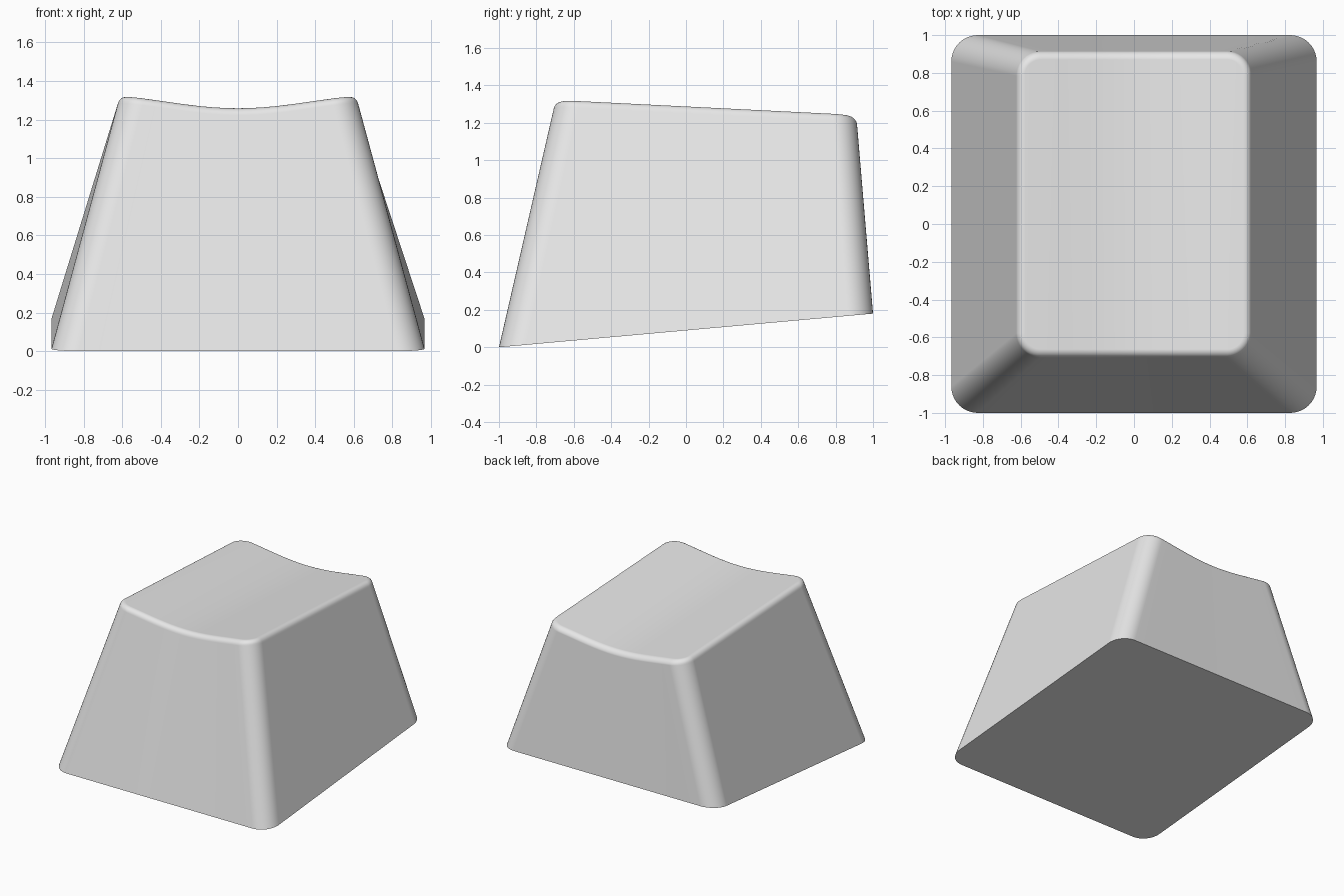
import bpy, bmesh
from math import sin, cos, pi, radians

cube = bpy.data.objects.get("Cube")
if cube:
    bpy.data.objects.remove(cube, do_unlink=True)

ARC, STRAIGHT, FILLET_STEPS = 10, 16, 6
FILLET = 0.045


def top_height(x, y):
    """Sloping top surface with a shallow trough running front to back."""
    u = min(abs(x) / 0.6, 1)
    rise = 0.5 * u * u + 0.25 * (1 - cos(pi * u))
    return 1.258 + 0.064 * rise - 0.05 * (y + 0.65)


def base_height(x, y):
    return 0.09 * (y + 1)


def rounded_outline(half_x, front, back, radius):
    """Front half left to right, then the mirrored back half right to left."""
    cx, cy = half_x - radius, front + radius
    arc = [pi / 2 * i / ARC for i in range(ARC + 1)]
    left = [(-cx - radius * cos(a), cy - radius * sin(a)) for a in arc]
    middle = [(-cx + 2 * cx * i / STRAIGHT, front) for i in range(1, STRAIGHT)]
    right = [(-x, y) for x, y in reversed(left)]
    half = left + middle + right
    return half + [(x, front + back - y) for x, y in reversed(half)]


bm = bmesh.new()


def add_ring(outline, height, drop=0):
    return [bm.verts.new((x, y, height(x, y) - drop)) for x, y in outline]


# Base edge, then the rounded top rim
rings = [add_ring(rounded_outline(0.967, -1, 1, 0.14), base_height)]
for step in range(FILLET_STEPS + 1):
    a = radians(10) + radians(80) * step / FILLET_STEPS
    inset = FILLET * (1 - cos(a))
    outline = rounded_outline(0.624 - inset, -0.708 + inset, 0.915 - inset, 0.13 - inset)
    rings.append(add_ring(outline, top_height, FILLET * (1 - sin(a))))

# Sloping walls and rim
count = len(rings[0])
for low, high in zip(rings, rings[1:]):
    for i in range(count):
        j = (i + 1) % count
        bm.faces.new((low[i], low[j], high[j], high[i]))

# Dished top in front-to-back strips, and the flat underside
rim = rings[-1]
for i in range(count // 2 - 1):
    bm.faces.new((rim[i], rim[i + 1], rim[-2 - i], rim[-1 - i]))
bm.faces.new(list(reversed(rings[0])))
bmesh.ops.recalc_face_normals(bm, faces=bm.faces)

mesh = bpy.data.meshes.new("keycap")
bm.to_mesh(mesh)
bm.free()
keycap = bpy.data.objects.new("keycap", mesh)
bpy.context.collection.objects.link(keycap)

# Light grey plastic
grey = bpy.data.materials.new("light_grey")
grey.use_nodes = True
colour = (0.8, 0.8, 0.8, 1)
grey.diffuse_color = colour
grey.node_tree.nodes["Principled BSDF"].inputs["Base Color"].default_value = colour
mesh.materials.append(grey)

# Smooth shading with a crisp base edge and even walls
bpy.ops.object.select_all(action='DESELECT')
keycap.select_set(True)
bpy.context.view_layer.objects.active = keycap
bpy.ops.object.shade_smooth_by_angle(angle=radians(40))
weighted = keycap.modifiers.new("even_shading", 'WEIGHTED_NORMAL')
weighted.keep_sharp = True
